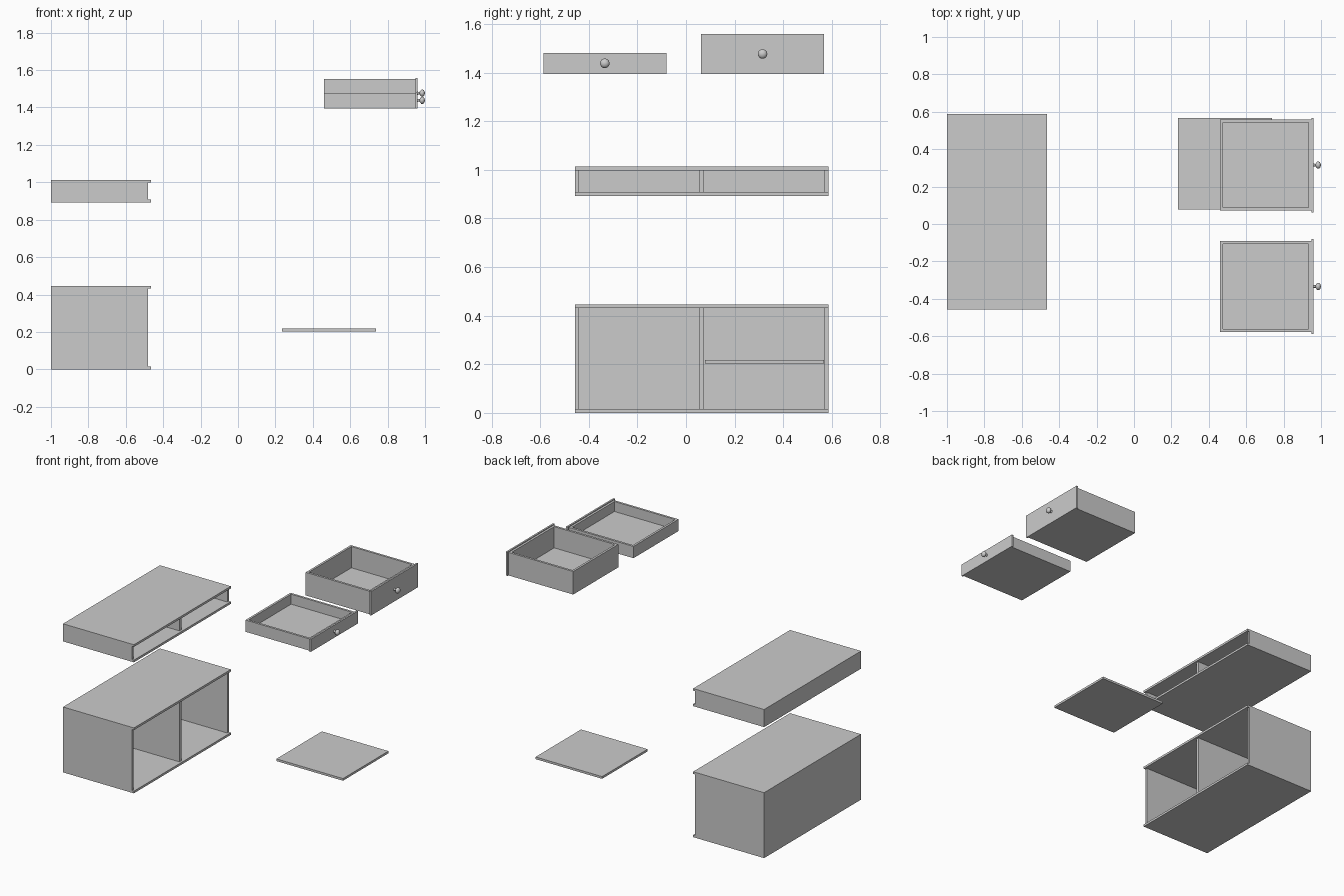
import bpy, bmesh, math

if "Cube" in bpy.data.objects:
    bpy.data.objects.remove(bpy.data.objects["Cube"])

T = 0.015  # board thickness


def finish(name, bm):
    mesh = bpy.data.meshes.new(name)
    bmesh.ops.recalc_face_normals(bm, faces=bm.faces)
    bm.to_mesh(mesh)
    bm.free()
    ob = bpy.data.objects.new(name, mesh)
    bpy.context.collection.objects.link(ob)
    return ob


def board(name, x, y, z):
    """Box given by (min, max) ranges."""
    bm = bmesh.new()
    bmesh.ops.create_cube(bm, size=1)
    for v in bm.verts:
        v.co = [r[0] if c < 0 else r[1] for c, r in zip(v.co, (x, y, z))]
    return finish(name, bm)


def cabinet(name, z0, z1):
    back, side_front, lip = -1.0, -0.48, -0.465
    y0, y1 = -0.457, 0.587
    inner = (z0 + T, z1 - T)
    # top and bottom overhang the sides at the front
    board(name + "_bottom", (back, lip), (y0, y1), (z0, z0 + T))
    board(name + "_top", (back, lip), (y0, y1), (z1 - T, z1))
    # uprights
    for part, a, b in (("left_side", y0, y0 + 0.017),
                       ("divider", 0.055, 0.075),
                       ("right_side", y1 - 0.017, y1)):
        board(f"{name}_{part}", (back, side_front), (a, b), inner)
    board(name + "_back", (back, back + T), (y0 + 0.017, y1 - 0.017), inner)


def knob(name, x, y, z):
    """Lathed knob pointing along +x; profile is (distance, radius)."""
    profile = [(0, 0.009), (0.004, 0.007), (0.011, 0.007), (0.015, 0.013),
               (0.020, 0.0185), (0.026, 0.0195), (0.032, 0.017),
               (0.037, 0.011), (0.040, 0)]
    bm = bmesh.new()
    verts = [bm.verts.new((x + d, y + r, z)) for d, r in profile]
    edges = [bm.edges.new(p) for p in zip(verts, verts[1:])]
    bmesh.ops.spin(bm, geom=verts + edges, cent=(x, y, z), axis=(1, 0, 0),
                   angle=2 * math.pi, steps=24, use_merge=True)
    bmesh.ops.remove_doubles(bm, verts=bm.verts, dist=1e-5)
    ob = finish(name, bm)
    bpy.context.view_layer.objects.active = ob
    ob.select_set(True)
    bpy.ops.object.shade_smooth_by_angle(angle=math.radians(40))
    ob.select_set(False)


def drawer(name, yc, z0, z1):
    x0, x1, face = 0.46, 0.948, 0.96
    y0, y1 = yc - 0.243, yc + 0.243
    top = z1 - 0.006
    board(name + "_floor", (x0, x1), (y0, y1), (z0, z0 + 0.012))
    walls = (z0 + 0.012, top)
    board(name + "_left_wall", (x0, x1), (y0, y0 + T), walls)
    board(name + "_right_wall", (x0, x1), (y1 - T, y1), walls)
    board(name + "_back_wall", (x0, x0 + T), (y0 + T, y1 - T), walls)
    board(name + "_inner_front", (x1 - T, x1), (y0 + T, y1 - T), walls)
    # overlay front with knob
    board(name + "_front", (x1, face), (yc - 0.253, yc + 0.253), (z0, z1))
    knob(name + "_knob", face, yc, (z0 + z1) / 2)


cabinet("lower_cabinet", 0.0, 0.446)
cabinet("upper_cabinet", 0.893, 1.013)
drawer("shallow_drawer", -0.334, 1.395, 1.481)
drawer("deep_drawer", 0.315, 1.395, 1.558)
board("loose_shelf", (0.235, 0.737), (0.078, 0.568), (0.203, 0.218))
